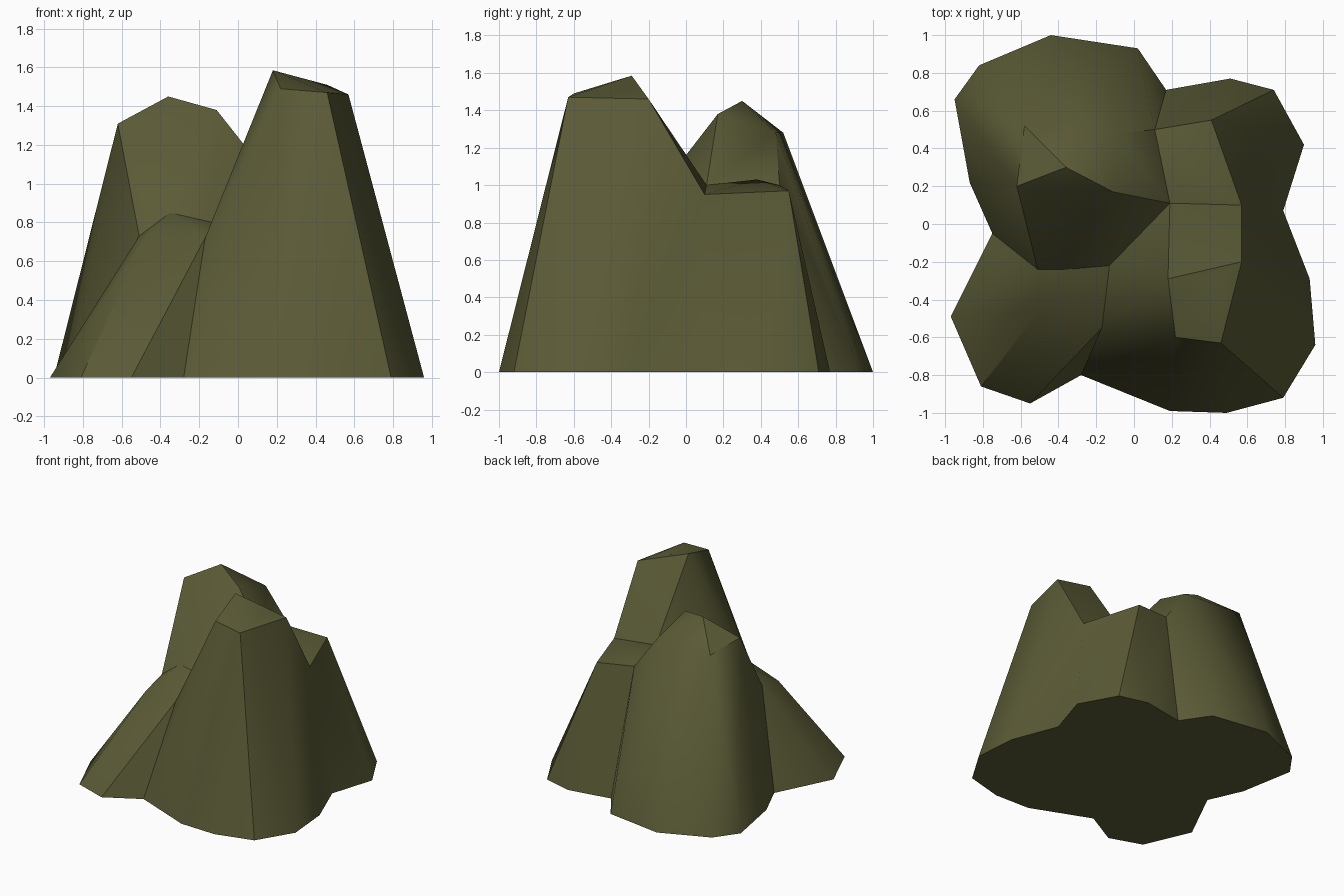
import bpy, bmesh, math

if "Cube" in bpy.data.objects:
    bpy.data.objects.remove(bpy.data.objects["Cube"])

rock = bpy.data.materials.new("olive rock")
rock.diffuse_color = (0.105, 0.105, 0.038, 1)
rock.use_nodes = True
rock.node_tree.nodes["Principled BSDF"].inputs["Base Color"].default_value = rock.diffuse_color

# valley points shared by neighbouring peaks
V_LEFT = [(-.51, -.24, .73), (-.35, -.24, .85)]
V_MID = (-.13, -.22, .80)
V_RIGHT = (.19, .11, 1.0)


def peak(name, base, upper):
    """Convex faceted peak from a footprint (z = 0) and its upper corners."""
    bm = bmesh.new()
    for x, y in base:
        bm.verts.new((x, y, 0))
    for p in upper:
        bm.verts.new(p)
    res = bmesh.ops.convex_hull(bm, input=bm.verts[:])
    junk = [v for v in bm.verts if not v.link_faces]
    bmesh.ops.delete(bm, geom=junk, context='VERTS')
    bmesh.ops.recalc_face_normals(bm, faces=bm.faces[:])
    me = bpy.data.meshes.new(name)
    bm.to_mesh(me)
    bm.free()
    me.materials.append(rock)
    ob = bpy.data.objects.new(name, me)
    bpy.context.collection.objects.link(ob)
    return ob


# tall back left peak
back_left = peak("rock_peaks",
    [(-.75, -.05), (-.87, .22), (-.95, .66), (-.82, .84), (-.44, 1), (.02, .93),
     (.17, .71), (.24, .11), (.05, -.15), (-.13, -.27), (-.45, -.27)],
    V_LEFT + [V_MID, V_RIGHT, (.11, .5, 1.0), (-.70, .22, .85),
     (-.62, .2, 1.31), (-.58, .52, 1.28), (-.09, .48, 1.28),
     (-.11, .17, 1.38), (-.36, .3, 1.45)])

# tallest front right peak
front_right = peak("front_right_peak",
    [(-.28, -.8), (.19, -.99), (.49, -1), (.79, -.92), (.96, -.64), (.93, -.29),
     (.79, .07), (.19, .17), (-.1, .0), (-.2, -.22)],
    [V_MID, V_RIGHT, (-.17, -.55, .72), (.57, .10, .95), (.78, -.3, .62),
     (.18, -.29, 1.585), (.46, -.27, 1.51), (.57, -.2, 1.46),
     (.22, -.6, 1.49), (.46, -.63, 1.47)])

# low front left shoulder
front_left = peak("front_left_shoulder",
    [(-.75, -.05), (-.97, -.49), (-.81, -.86), (-.55, -.95), (-.28, -.8),
     (-.05, -.4), (-.1, .05), (-.5, .1)],
    V_LEFT + [V_MID, (-.17, -.55, .72), (-.5, -.46, .68)])

# back right shoulder
back_right = peak("back_right_shoulder",
    [(.79, .07), (.9, .42), (.74, .71), (.51, .77), (.17, .71), (0, .5),
     (.1, 0), (.5, -.05)],
    [V_RIGHT, (.57, .10, .95), (.11, .5, 1.0), (.2, .38, 1.03), (.41, .55, .97)])

# fuse the four peaks into one rock
bpy.context.view_layer.objects.active = back_left
for other in (front_right, front_left, back_right):
    m = back_left.modifiers.new("fuse", 'BOOLEAN')
    m.operation, m.solver, m.object = 'UNION', 'EXACT', other
    bpy.ops.object.modifier_apply(modifier=m.name)
    bpy.data.objects.remove(other)

bpy.ops.object.select_all(action='DESELECT')
back_left.select_set(True)
bpy.ops.object.shade_smooth_by_angle(angle=math.radians(38))
